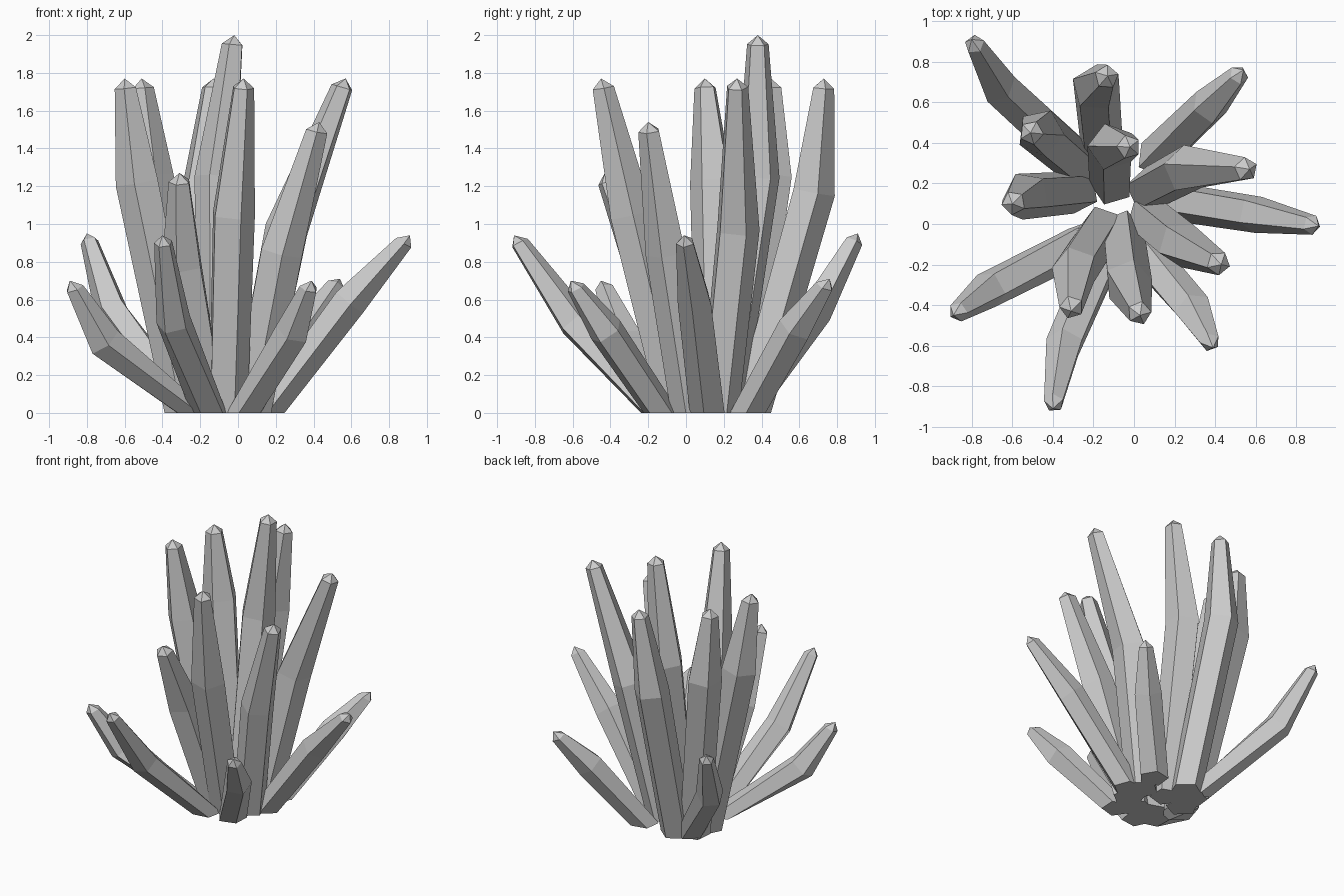
import bpy, bmesh, math
from mathutils import Vector

if "Cube" in bpy.data.objects:
    bpy.data.objects.remove(bpy.data.objects["Cube"])

SIDES = 5

def ring(bm, centre, axis, radius, phase):
    # five-sided ring perpendicular to axis, with a consistent orientation
    axis = axis.normalized()
    u = Vector((1, 0, 0)) - axis * axis.x
    u.normalize()
    v = axis.cross(u)
    return [bm.verts.new(centre + radius * (math.cos(a) * u + math.sin(a) * v))
            for a in (phase + i * math.tau / SIDES for i in range(SIDES))]

def spike(name, base, mid, tip, radii, phase):
    base, mid, tip = Vector((*base, 0)), Vector(mid), Vector(tip)
    end = (tip - mid).normalized()
    start = (mid - base).normalized()
    bm = bmesh.new()
    rings = [ring(bm, base, Vector((0, 0, 1)), radii[0], phase),
             ring(bm, mid, start + end, radii[1], phase),
             ring(bm, tip - end * 0.05, end + Vector((0, 0, .3)), radii[2], phase)]
    for lo, hi in zip(rings, rings[1:]):
        for i in range(SIDES):
            j = (i + 1) % SIDES
            bm.faces.new((lo[i], lo[j], hi[j], hi[i]))
    # flat foot and pointed cap
    bm.faces.new(rings[0][::-1])
    apex = bm.verts.new(tip)
    for i in range(SIDES):
        bm.faces.new((rings[2][i], rings[2][(i + 1) % SIDES], apex))
    me = bpy.data.meshes.new(name)
    bm.to_mesh(me)
    bm.free()
    bpy.context.collection.objects.link(bpy.data.objects.new(name, me))

# foot (x, y), bend, point
tall = [
    ((-.11, .20), (-.11, .38, 1.25), (-.02, .38, 2.00)),
    ((-.16, .34), (-.19, .67, 1.17), (-.13, .73, 1.77)),
    ((-.26, .28), (-.46, .45, 1.25), (-.51, .45, 1.77)),
    ((-.28, .16), (-.53, .14, 1.22), (-.60, .10, 1.77)),
    ((.07, .17), (.26, .27, .97), (.57, .27, 1.77)),
    ((-.06, -.04), (-.03, -.29, 1.05), (.03, -.45, 1.77)),
    ((.07, .03), (.23, -.10, .85), (.43, -.20, 1.54)),
    ((-.16, -.02), (-.29, -.22, .78), (-.31, -.43, 1.27)),
]
low = [
    ((-.25, .30), (-.67, .68, .54), (-.80, .91, .95)),
    ((.15, .12), (.59, .05, .59), (.91, -.01, .94)),
    ((-.15, -.15), (-.34, -.59, .48), (-.40, -.91, .94)),
    ((.11, .33), (.37, .58, .45), (.54, .76, .71)),
    ((.04, -.13), (.29, -.42, .43), (.39, -.61, .70)),
    ((-.24, -.08), (-.71, -.32, .38), (-.89, -.45, .70)),
]
for n, (b, m, t) in enumerate(tall):
    spike(f"tall_spike_{n + 1}", b, m, t, (.11, .12 if n < 6 else .115, .06), .6 + n * .9)
for n, (b, m, t) in enumerate(low):
    spike(f"low_spike_{n + 1}", b, m, t, (.10, .095, .05), .3 + n * .7)
